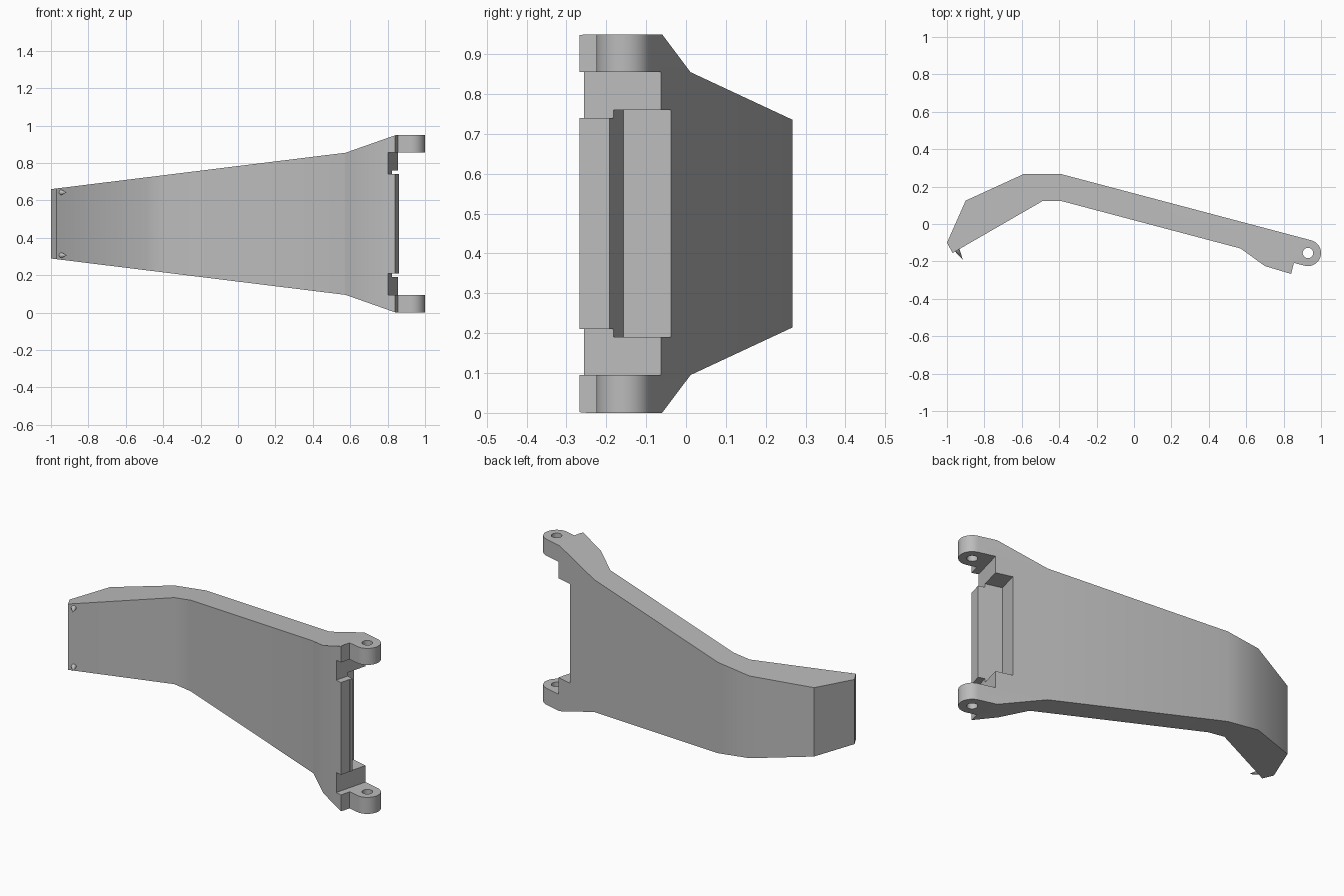
import bpy, bmesh, math
from mathutils import Vector

if "Cube" in bpy.data.objects:
    bpy.data.objects.remove(bpy.data.objects["Cube"])

MID = 0.475                            # height of the mirror plane
ALONG = Vector((0.966, -0.257))        # direction of the plate in plan
ACROSS = Vector((0.257, 0.966))        # plate normal in plan
PIN = Vector((0.93, -0.155))           # hinge pin centre in plan

grey = bpy.data.materials.new("plain grey")
grey.use_nodes = True
grey.diffuse_color = (0.5, 0.5, 0.5, 1)
grey.node_tree.nodes["Principled BSDF"].inputs["Base Color"].default_value = (0.5, 0.5, 0.5, 1)


def prism(name, points, low, high, upright=False):
    """Extrude a plan outline along z, or an upright outline along y."""
    bm = bmesh.new()
    place = (lambda a, b, t: (a, t, b)) if upright else (lambda a, b, t: (a, b, t))
    face = bm.faces.new([bm.verts.new(place(p[0], p[1], low)) for p in points])
    moved = bmesh.ops.extrude_face_region(bm, geom=[face])["geom"]
    shift = Vector(place(0, 0, high - low))
    bmesh.ops.translate(bm, vec=shift, verts=[v for v in moved if isinstance(v, bmesh.types.BMVert)])
    bmesh.ops.recalc_face_normals(bm, faces=bm.faces)
    mesh = bpy.data.meshes.new(name)
    bm.to_mesh(mesh)
    bm.free()
    obj = bpy.data.objects.new(name, mesh)
    bpy.context.collection.objects.link(obj)
    mesh.materials.append(grey)
    return obj


def carve(target, tool, operation="DIFFERENCE"):
    mod = target.modifiers.new("carve", "BOOLEAN")
    mod.operation, mod.object, mod.solver = operation, tool, "EXACT"
    bpy.context.view_layer.objects.active = target
    bpy.ops.object.modifier_apply(modifier=mod.name)
    bpy.data.objects.remove(tool)


def arc(radius, start, end, count):
    angles = [math.radians(start + (end - start) * i / count) for i in range(count + 1)]
    return [PIN + radius * Vector((math.cos(a), math.sin(a))) for a in angles]


def beyond(base, rise):
    """Plan outline of everything past a cut square to the plate."""
    base = Vector(base)
    return [base - ACROSS * 0.1, base + ALONG * 0.5 - ACROSS * 0.1,
            base + ALONG * 0.5 + ACROSS * rise, base + ACROSS * rise]


# Bent arm with rounded hinge end
plan = [(-1, -0.1), (-0.9, 0.125), (-0.59, 0.267), (-0.39, 0.267)]
plan += arc(0.07, 75.1, -104.9, 24)
plan += [(0.855, -0.208), (0.84, -0.267), (0.70, -0.225), (0.57, -0.131),
         (-0.385, 0.122), (-0.49, 0.122), (-0.97, -0.155)]
arm = prism("hinged_arm", plan, -0.1, 1.1)

# Tapered height, flaring out at the hinge
half = [(-1.1, 0.173), (0.575, 0.38), (0.845, 0.475), (1.1, 0.475)]
outline = [(x, MID - h) for x, h in half] + [(x, MID + h) for x, h in reversed(half)]
carve(arm, prism("taper_tool", outline, -0.6, 0.6, upright=True), "INTERSECT")

# Gap between the lugs, leaving a lip in the middle
for low, high in ((-0.38, -0.265), (0.265, 0.38)):
    carve(arm, prism("gap_tool", beyond((0.802, -0.26), 0.5), MID + low, MID + high))
carve(arm, prism("lip_tool", beyond((0.841, -0.267), 0.5), MID - 0.27, MID + 0.27))

# Groove behind the lip
corner = Vector((0.73, -0.157))
groove = [corner, corner + ALONG * 0.4, corner + ALONG * 0.4 + ACROSS * 0.4, corner + ACROSS * 0.4]
carve(arm, prism("groove_tool", groove, MID - 0.285, MID + 0.285))

# Pin holes through both lugs
carve(arm, prism("pin_tool", arc(0.028, 0, 345, 23), -0.2, 1.2))

bpy.ops.object.select_all(action="DESELECT")
arm.select_set(True)
bpy.context.view_layer.objects.active = arm
bpy.ops.object.shade_smooth_by_angle(angle=math.radians(30))

# Small pointed pegs at the free end
outward = Vector((0.5, -0.866, 0))
for name, side in (("lower_peg", -1), ("upper_peg", 1)):
    base = Vector((-0.945, -0.14, MID + side * 0.168))
    bpy.ops.mesh.primitive_cone_add(vertices=16, radius1=0.016, radius2=0, depth=0.07,
                                    location=base + outward * 0.025,
                                    rotation=outward.to_track_quat("Z", "Y").to_euler())
    peg = bpy.context.object
    peg.name = name
    peg.data.materials.append(grey)
    bpy.ops.object.shade_smooth_by_angle(angle=math.radians(30))
